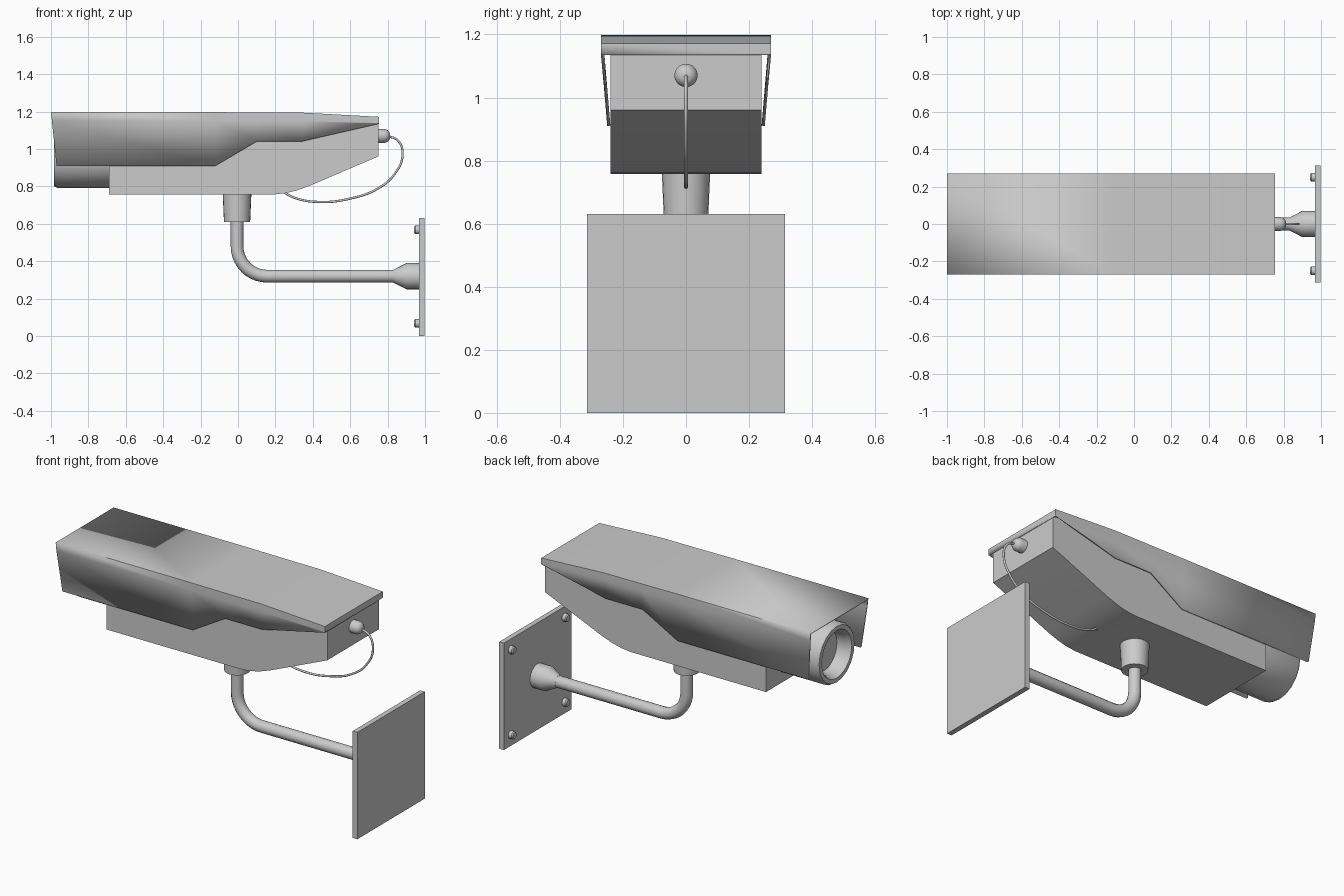
import bpy, bmesh, math
from mathutils import Matrix

if "Cube" in bpy.data.objects:
    bpy.data.objects.remove(bpy.data.objects["Cube"])


def finish(bm, name, angle=35):
    bmesh.ops.recalc_face_normals(bm, faces=bm.faces)
    me = bpy.data.meshes.new(name)
    bm.to_mesh(me)
    bm.free()
    ob = bpy.data.objects.new(name, me)
    bpy.context.collection.objects.link(ob)
    bpy.ops.object.select_all(action='DESELECT')
    ob.select_set(True)
    bpy.context.view_layer.objects.active = ob
    bpy.ops.object.shade_smooth_by_angle(angle=math.radians(angle))
    return ob


def prism(name, profile, half):
    """Extrude an xz profile symmetrically along y."""
    bm = bmesh.new()
    face = bm.faces.new([bm.verts.new((x, -half, z)) for x, z in profile])
    new = bmesh.ops.extrude_face_region(bm, geom=[face])['geom']
    bmesh.ops.translate(bm, vec=(0, 2 * half, 0),
                        verts=[v for v in new if isinstance(v, bmesh.types.BMVert)])
    return finish(bm, name)


def lathe(name, profile, loc, axis='X', sides=24):
    """Spin (distance along axis, radius) points; close both ends."""
    bm = bmesh.new()
    rings = [[bm.verts.new((r * math.cos(2 * math.pi * i / sides),
                            r * math.sin(2 * math.pi * i / sides), d))
              for i in range(sides)] for d, r in profile]
    for a, b in zip(rings, rings[1:]):
        for i in range(sides):
            j = (i + 1) % sides
            bm.faces.new((a[i], a[j], b[j], b[i]))
    bm.faces.new(rings[0])
    bm.faces.new(rings[-1])
    rot = Matrix.Rotation(math.pi / 2, 4, 'Y') if axis == 'X' else Matrix()
    bmesh.ops.transform(bm, matrix=Matrix.Translation(loc) @ rot, verts=bm.verts)
    return finish(bm, name)


def tube(name, points, radius, smooth=False):
    cu = bpy.data.curves.new(name, 'CURVE')
    cu.dimensions = '3D'
    cu.bevel_depth = radius
    cu.bevel_resolution = 4
    cu.use_fill_caps = True
    if smooth:
        sp = cu.splines.new('BEZIER')
        sp.bezier_points.add(len(points) - 1)
        for p, (x, z) in zip(sp.bezier_points, points):
            p.co = (x, 0, z)
            p.handle_left_type = p.handle_right_type = 'AUTO'
    else:
        sp = cu.splines.new('POLY')
        sp.points.add(len(points) - 1)
        for p, (x, z) in zip(sp.points, points):
            p.co = (x, 0, z, 1)
            sp.use_smooth = True
    ob = bpy.data.objects.new(name, cu)
    bpy.context.collection.objects.link(ob)
    return ob


# Camera housing
prism("housing", [(-0.69, 0.757), (0.19, 0.757), (0.25, 0.763), (0.31, 0.777), (0.38, 0.802),
                  (0.75, 0.96), (0.75, 1.148), (-0.69, 1.148)], 0.24)

# Sun hood: sheet with flaps that lean inwards (xtop, ztop, xbottom, zbottom)
stations = [(-1, 1.198, -0.97, 0.91), (-0.12, 1.197, -0.12, 0.91), (0.1, 1.195, 0.1, 1.04),
            (0.35, 1.194, 0.34, 1.04), (0.755, 1.172, 0.755, 1.135)]
bm = bmesh.new()
rows = []
for xt, zt, xb, zb in stations:
    zm = max(zb + 0.005, zt - 0.045)
    xm = xt + (xb - xt) * (zt - zm) / (zt - zb)
    yb = 0.27 - 0.02 * (zm - zb) / 0.24
    half = [(xb, yb, zb), (xm, 0.27, zm), (xt, 0.27, zt)]
    pts = half + [(x, -y, z) for x, y, z in reversed(half)]
    rows.append([bm.verts.new(p) for p in pts])
for a, b in zip(rows, rows[1:]):
    for i in range(5):
        bm.faces.new((a[i], a[i + 1], b[i + 1], b[i]))
bm.faces.new(rows[-1])
hood = finish(bm, "sun_hood")
sol = hood.modifiers.new("sheet", 'SOLIDIFY')
sol.thickness = 0.01
top = max(hood.data.polygons, key=lambda p: abs(p.normal.z) * p.area)
sol.offset = -1 if top.normal.z > 0 else 1

# Lens barrel with a recessed front
lathe("lens_barrel", [(-0.68, 0.175), (-0.965, 0.175), (-0.983, 0.165), (-0.983, 0.14),
                      (-0.95, 0.125), (-0.9, 0.12)], (0, 0, 0.966), sides=20)

# Cable gland and drooping cable
lathe("cable_gland", [(0.74, 0.037), (0.785, 0.037), (0.8, 0.031), (0.81, 0.02), (0.813, 0.006)],
      (0, 0, 1.07), sides=20)
tube("cable", [(0.80, 1.07), (0.855, 1.045), (0.88, 0.97), (0.84, 0.87), (0.75, 0.79),
               (0.6, 0.735), (0.43, 0.717), (0.3, 0.74), (0.235, 0.775)], 0.006, True)

# Bracket: neck collar, bent arm, flared foot
lathe("neck_collar", [(0.61, 0.07), (0.77, 0.077)], (-0.005, 0, 0), 'Z')
bend = [(0.155 - 0.16 * math.cos(a), 0.48 - 0.16 * math.sin(a))
        for a in [math.pi / 2 * i / 10 for i in range(11)]]
tube("bracket_arm", [(-0.005, 0.64)] + bend + [(0.9, 0.32)], 0.034)
lathe("arm_foot", [(0.83, 0.034), (0.9, 0.07), (0.975, 0.07)], (0, 0, 0.32))

# Wall plate and bolts
prism("wall_plate", [(0.968, 0), (0.998, 0), (0.998, 0.63), (0.968, 0.63)], 0.314)
for y in (-0.25, 0.25):
    for z in (0.068, 0.568):
        lathe("plate_bolt", [(0.942, 0.018), (0.948, 0.023), (0.975, 0.023)], (0, y, z), sides=12)
